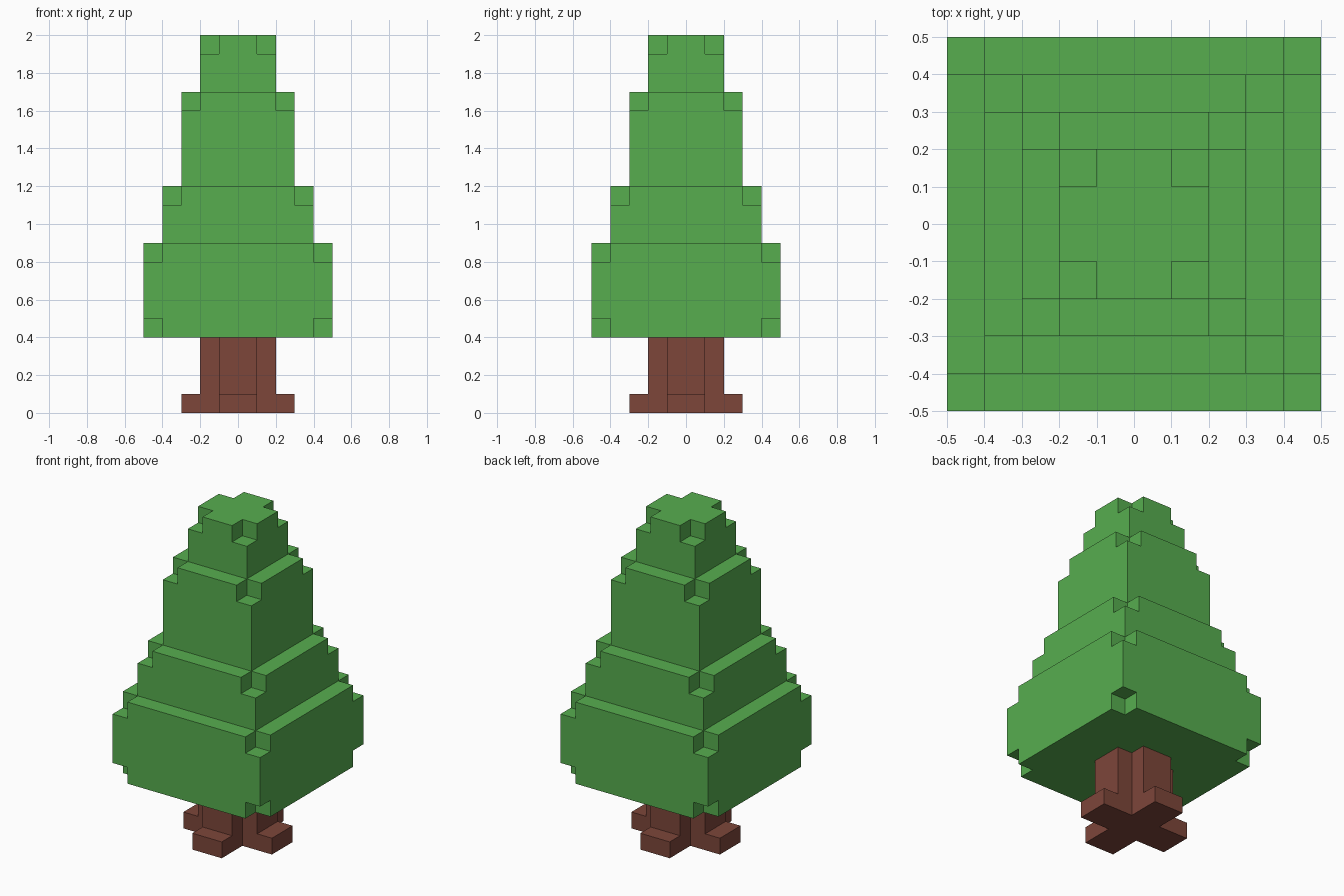
import bpy
import bmesh
import math

cube = bpy.data.objects.get("Cube")
if cube:
    bpy.data.objects.remove(cube, do_unlink=True)


def make_material(name, color):
    mat = bpy.data.materials.new(name)
    mat.use_nodes = True
    mat.diffuse_color = color
    bsdf = next(n for n in mat.node_tree.nodes if n.type == 'BSDF_PRINCIPLED')
    bsdf.inputs["Base Color"].default_value = color
    return mat


def build_blocks(name, mat, xs, zs, solid):
    """Blocky closed mesh: outer skin of every grid cell where solid(x, y, z)."""
    axes = (xs, xs, zs)
    counts = [len(a) - 1 for a in axes]

    def filled(cell):
        if any(c < 0 or c >= n for c, n in zip(cell, counts)):
            return False
        return solid(*[(a[c] + a[c + 1]) / 2 for a, c in zip(axes, cell)])

    bm = bmesh.new()
    verts = {}

    def vert(key):
        if key not in verts:
            verts[key] = bm.verts.new([a[k] for a, k in zip(axes, key)])
        return verts[key]

    for cell in ((i, j, k) for i in range(counts[0])
                 for j in range(counts[1]) for k in range(counts[2])):
        if not filled(cell):
            continue
        for axis in range(3):
            u, v = (axis + 1) % 3, (axis + 2) % 3
            for side in (0, 1):
                neighbour = list(cell)
                neighbour[axis] += 2 * side - 1
                if filled(neighbour):
                    continue
                corners = []
                for du, dv in ((0, 0), (1, 0), (1, 1), (0, 1)):
                    key = list(cell)
                    key[axis] += side
                    key[u] += du
                    key[v] += dv
                    corners.append(vert(tuple(key)))
                bm.faces.new(corners if side else corners[::-1])

    # Merge coplanar cells into clean large faces
    bmesh.ops.dissolve_limit(bm, angle_limit=math.radians(1),
                             verts=bm.verts[:], edges=bm.edges[:])
    mesh = bpy.data.meshes.new(name)
    bm.to_mesh(mesh)
    bm.free()
    mesh.materials.append(mat)
    obj = bpy.data.objects.new(name, mesh)
    bpy.context.collection.objects.link(obj)
    return obj


green = make_material("leaf green", (0.095, 0.423, 0.078, 1))
brown = make_material("bark brown", (0.205, 0.061, 0.042, 1))

STEP = 0.1
# Foliage tiers: half width, bottom, top
TIERS = [(0.5, 0.4, 0.9), (0.4, 0.9, 1.2), (0.3, 1.2, 1.7), (0.2, 1.7, 2.0)]


def in_foliage(x, y, z):
    half, low, high = next(t for t in TIERS if t[1] < z < t[2])
    near, far = sorted((abs(x), abs(y)))
    # Corner cubes are missing at each tier top and at the lowest rim
    notched = z > high - STEP or z < TIERS[0][1] + STEP
    return far < half and not (notched and near > half - STEP)


def in_trunk(x, y, z):
    # Cross-shaped trunk with four root blocks at the ground
    near, far = sorted((abs(x), abs(y)))
    return near < 0.1 and far < (0.3 if z < 0.1 else 0.2)


grid = [i / 10 for i in range(-5, 6)]
build_blocks("foliage", green, grid, [i / 10 for i in range(4, 21)], in_foliage)
build_blocks("trunk", brown, [-0.3, -0.2, -0.1, 0.1, 0.2, 0.3],
             [0, 0.1, 0.4], in_trunk)
